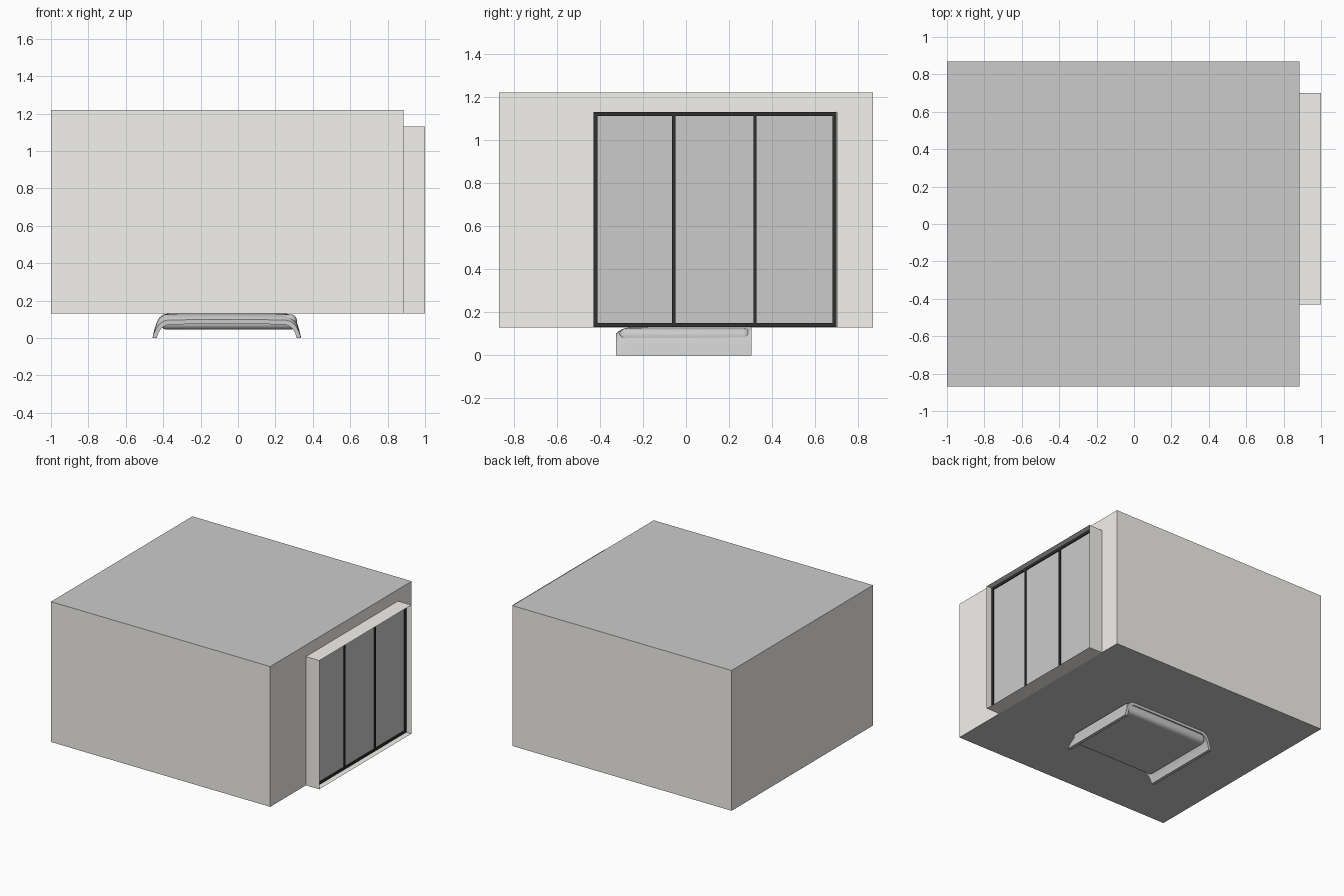
import bpy, bmesh

if "Cube" in bpy.data.objects:
    bpy.data.objects.remove(bpy.data.objects["Cube"])

X0, X1, XB = -1.0, 0.885, 1.0      # back wall, window wall, bay front
Y0, Y1 = -0.868, 0.868
Z0, Z1, ZB = 0.13, 1.22, 1.13      # floor, ceiling, bay top
BY0, BY1 = -0.43, 0.70             # bay sides


def material(name, color):
    m = bpy.data.materials.new(name)
    m.diffuse_color = (*color, 1)
    m.use_nodes = True
    m.node_tree.nodes["Principled BSDF"].inputs["Base Color"].default_value = m.diffuse_color
    return m


WALL = material("warm_wall", (0.91, 0.89, 0.85))
DARK = material("dark_frame", (0.03, 0.03, 0.03))


def mesh_object(name, verts, faces, mat=None):
    me = bpy.data.meshes.new(name)
    me.from_pydata(verts, [], faces)
    ob = bpy.data.objects.new(name, me)
    bpy.context.collection.objects.link(ob)
    if mat:
        me.materials.append(mat)
    return ob


def quad(name, a, b, c, d, mat=None):
    return mesh_object(name, [a, b, c, d], [(0, 1, 2, 3)], mat)


def box(name, lo, hi, mat=None):
    bm = bmesh.new()
    bmesh.ops.create_cube(bm, size=1)
    for v in bm.verts:
        v.co = [(l + h) / 2 + c * (h - l) for l, h, c in zip(lo, hi, v.co)]
    ob = mesh_object(name, [], [], mat)
    bm.to_mesh(ob.data)
    bm.free()
    return ob


def smooth(ob, angle=0.7):
    bpy.ops.object.select_all(action='DESELECT')
    ob.select_set(True)
    bpy.context.view_layer.objects.active = ob
    bpy.ops.object.shade_smooth_by_angle(angle=angle)


# Room shell
quad("floor", (X0, Y0, Z0), (X0, Y1, Z0), (X1, Y1, Z0), (X1, Y0, Z0))
quad("ceiling", (X0, Y0, Z1), (X1, Y0, Z1), (X1, Y1, Z1), (X0, Y1, Z1))
quad("front_wall", (X0, Y0, Z0), (X1, Y0, Z0), (X1, Y0, Z1), (X0, Y0, Z1), WALL)
quad("back_wall", (X1, Y1, Z0), (X0, Y1, Z0), (X0, Y1, Z1), (X1, Y1, Z1), WALL)
quad("left_wall", (X0, Y1, Z0), (X0, Y0, Z0), (X0, Y0, Z1), (X0, Y1, Z1), WALL)

# Window wall around the bay opening
for name, ya, yb, za, zb in (("front", Y0, BY0, Z0, Z1), ("back", BY1, Y1, Z0, Z1),
                             ("top", BY0, BY1, ZB, Z1)):
    quad("window_wall_" + name, (X1, ya, za), (X1, yb, za), (X1, yb, zb), (X1, ya, zb), WALL)

# Thin bay reveal
quad("bay_front_side", (X1, BY0, Z0), (XB, BY0, Z0), (XB, BY0, ZB), (X1, BY0, ZB), WALL)
quad("bay_back_side", (XB, BY1, Z0), (X1, BY1, Z0), (X1, BY1, ZB), (XB, BY1, ZB), WALL)
quad("bay_top", (X1, BY0, ZB), (XB, BY0, ZB), (XB, BY1, ZB), (X1, BY1, ZB), WALL)
quad("bay_sill", (X1, BY0, Z0), (X1, BY1, Z0), (XB, BY1, Z0), (XB, BY0, Z0), WALL)

# Recessed window frame and glass
T, FX0, FX1, E = 0.018, 0.935, 0.958, 0.001
for i, y in enumerate((BY0 + E + T / 2, -0.057, 0.32, BY1 - E - T / 2)):
    w = T if i in (0, 3) else 0.015
    box(f"window_post_{i + 1}", (FX0, y - w / 2, Z0 + E), (FX1, y + w / 2, ZB - E), DARK)
for name, z in (("bottom", Z0 + E), ("top", ZB - E - T)):
    box(f"window_{name}_rail", (FX0, BY0 + E, z), (FX1, BY1 - E, z + T), DARK)
box("window_glass", (0.943, BY0 + 0.005, Z0 + 0.005), (0.95, BY1 - 0.005, ZB - 0.005))

# Rounded cushion sunk beneath the floor
cushion = box("cushion", (-0.415, -0.31, 0.045), (0.315, 0.30, 0.126))
bev = cushion.modifiers.new("round", 'BEVEL')
bev.width, bev.segments = 0.034, 6
smooth(cushion)

# Cover draped over the cushion, lofted front to back
half = [(0.398, 0.0), (0.374, 0.0), (0.366, 0.04), (0.352, 0.075),
        (0.335, 0.096), (0.31, 0.108), (0.0, 0.11)]
outer = [(0.0, 0.134), (0.31, 0.132), (0.342, 0.124), (0.362, 0.108),
         (0.376, 0.08), (0.387, 0.045)]
CX = -0.06
right = half[:-1]
section = ([(x, z) for x, z in right] + [half[-1]]
           + [(-x, z) for x, z in reversed(right)]
           + [(-x, z) for x, z in reversed(outer[1:])] + outer)
stations = [(-0.325, 0.035), (-0.312, 0.022), (-0.295, 0.012), (-0.26, 0.002), (0.305, 0.0)]
n = len(section)
verts = [(CX + x, y, z - drop * min(1, z / 0.1)) for y, drop in stations for x, z in section]
faces = [(s * n + i, s * n + (i + 1) % n, (s + 1) * n + (i + 1) % n, (s + 1) * n + i)
         for s in range(len(stations) - 1) for i in range(n)]
faces += [tuple(reversed(range(n))), tuple(range((len(stations) - 1) * n, len(stations) * n))]
cover = mesh_object("draped_cover", verts, faces)
bm = bmesh.new()
bm.from_mesh(cover.data)
bmesh.ops.recalc_face_normals(bm, faces=bm.faces)
bm.to_mesh(cover.data)
bm.free()
smooth(cover)
